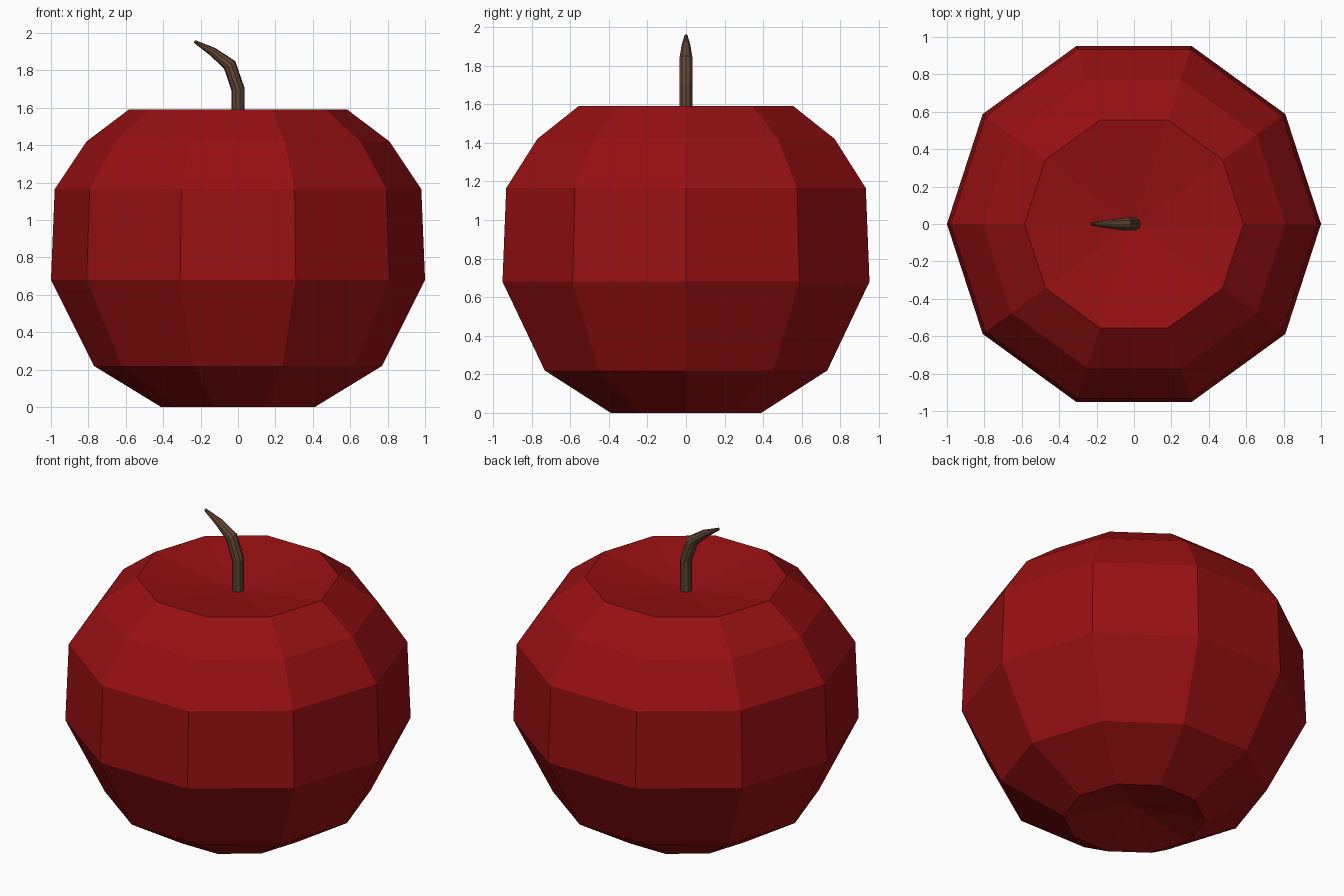
import bpy, bmesh
from math import cos, sin, pi
from mathutils import Vector

cube = bpy.data.objects.get("Cube")
if cube:
    bpy.data.objects.remove(cube, do_unlink=True)


def material(name, rgb):
    mat = bpy.data.materials.new(name)
    mat.use_nodes = True
    mat.diffuse_color = (*rgb, 1)
    mat.node_tree.nodes["Principled BSDF"].inputs["Base Color"].default_value = (*rgb, 1)
    return mat


def loft(name, mat, sections, sides, start=None, end=None):
    """Join rings of (centre, tilt axis, radius); optional points close the ends as fans."""
    bm = bmesh.new()
    rings = []
    for centre, across, radius in sections:
        rings.append([bm.verts.new(Vector(centre) + radius * (
            cos(2 * pi * i / sides) * across + sin(2 * pi * i / sides) * Vector((0, 1, 0))))
            for i in range(sides)])
    for low, high in zip(rings, rings[1:]):
        for i in range(sides):
            j = (i + 1) % sides
            bm.faces.new((low[i], low[j], high[j], high[i]))
    for point, ring in ((start, rings[0]), (end, rings[-1])):
        if point is None:
            bm.faces.new(ring)
            continue
        tip = bm.verts.new(point)
        for i in range(sides):
            bm.faces.new((ring[i], ring[(i + 1) % sides], tip))
    bmesh.ops.recalc_face_normals(bm, faces=bm.faces)
    mesh = bpy.data.meshes.new(name)
    bm.to_mesh(mesh)
    bm.free()
    mesh.materials.append(mat)
    obj = bpy.data.objects.new(name, mesh)
    bpy.context.collection.objects.link(obj)
    return obj


red = material("apple red", (0.31, 0.005, 0.006))
brown = material("stem brown", (0.12, 0.062, 0.032))

# Faceted fruit body with dimples at the bottom and the top
profile = [(0.41, 0), (0.77, 0.22), (1.0, 0.68), (0.98, 1.165), (0.81, 1.42), (0.585, 1.59)]
loft("apple_body", red, [((0, 0, z), Vector((1, 0, 0)), r) for r, z in profile], 10,
     start=(0, 0, 0.09), end=(0, 0, 1.5))

# Bent stem, tapering to the tip
path = [(0, 1.46, 0.036), (0, 1.7, 0.036), (-0.045, 1.83, 0.036),
        (-0.135, 1.9, 0.024), (-0.232, 1.955, 0.008)]
sections = []
for k, (x, z, r) in enumerate(path):
    before, after = path[max(k - 1, 0)], path[min(k + 1, len(path) - 1)]
    along = Vector((after[0] - before[0], 0, after[1] - before[1])).normalized()
    sections.append(((x, 0, z), Vector((along.z, 0, -along.x)), r))
loft("apple_stem", brown, sections, 10)
